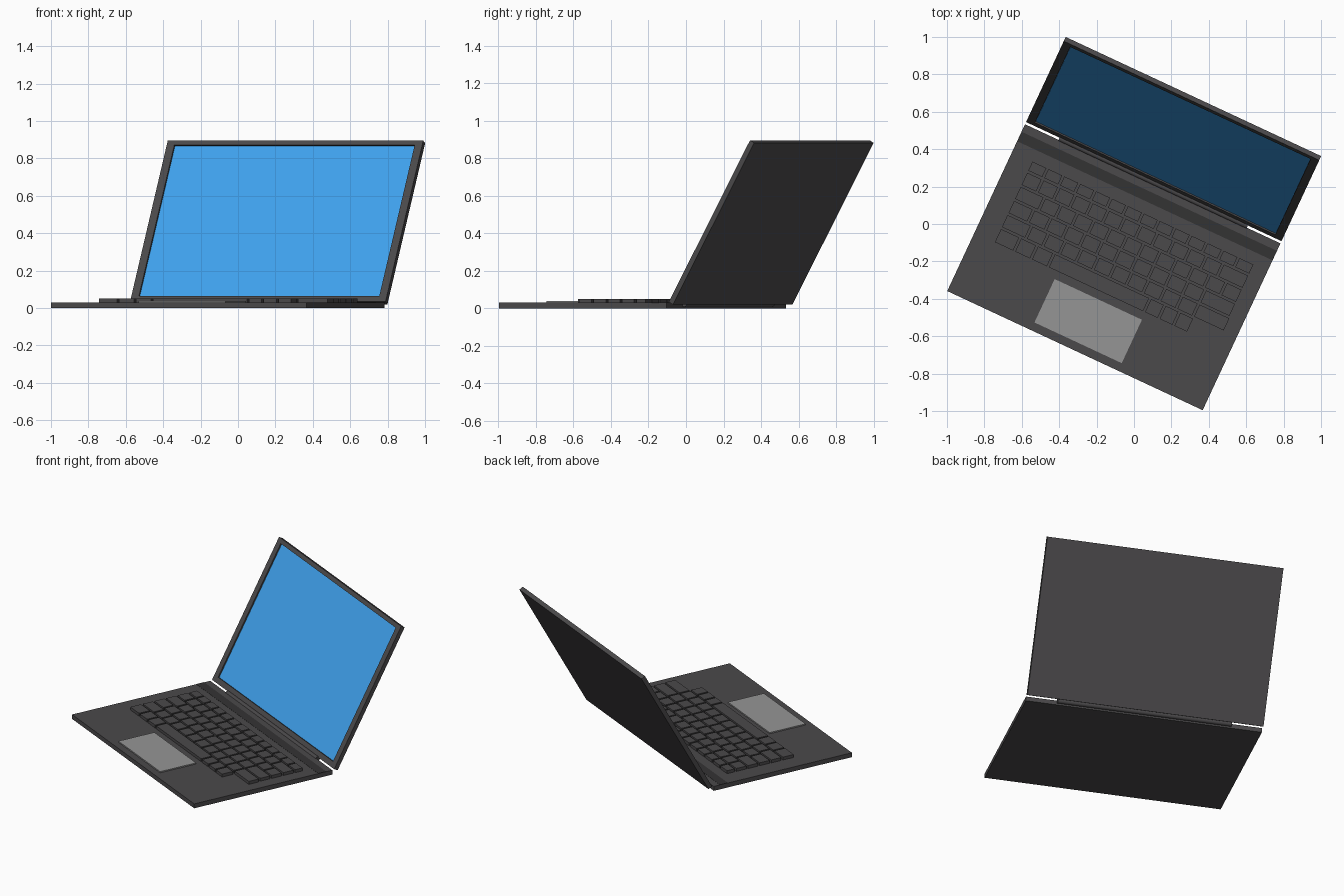
import bpy, bmesh
from math import radians
from mathutils import Matrix, Vector

if "Cube" in bpy.data.objects:
    bpy.data.objects.remove(bpy.data.objects["Cube"])

TURN = Matrix.Rotation(radians(-25), 4, 'Z')
LID = TURN @ Matrix.Translation((0, 0.25, 0.034)) @ Matrix.Rotation(radians(-29), 4, 'X')
HALF = 0.7535


def material(name, color):
    m = bpy.data.materials.new(name)
    m.diffuse_color = (*color, 1)
    m.use_nodes = True
    m.node_tree.nodes["Principled BSDF"].inputs["Base Color"].default_value = m.diffuse_color
    return m


CASE = material("dark_grey", (0.07, 0.067, 0.07))
STRIP = material("darker_grey", (0.034, 0.033, 0.034))
PAD = material("light_grey", (0.30, 0.30, 0.30))
BLUE = material("screen_blue", (0.05, 0.36, 0.85))


def add_box(bm, x, y, z):
    """Box spanning three (low, high) ranges."""
    lo, hi = Vector((x[0], y[0], z[0])), Vector((x[1], y[1], z[1]))
    m = Matrix.Translation((lo + hi) / 2) @ Matrix.Diagonal((*(hi - lo), 1))
    bmesh.ops.create_cube(bm, size=1, matrix=m)


def finish(bm, name, mat, matrix=TURN):
    mesh = bpy.data.meshes.new(name)
    bm.to_mesh(mesh)
    bm.free()
    mesh.materials.append(mat)
    ob = bpy.data.objects.new(name, mesh)
    ob.matrix_world = matrix
    bpy.context.collection.objects.link(ob)
    return ob


def box(name, x, y, z, mat, matrix=TURN):
    bm = bmesh.new()
    add_box(bm, x, y, z)
    return finish(bm, name, mat, matrix)


# Base, rear strip and touchpad
box("base", (-HALF, HALF), (-0.747, 0.237), (0, 0.03), CASE)
box("rear_strip", (-HALF, HALF), (0.137, 0.193), (0.026, 0.0312), STRIP)
box("touchpad", (-0.26, 0.255), (-0.702, -0.446), (0.025, 0.038), PAD)

# Keyboard: each row is (front edge, back edge, left, right, key widths)
rows = [
    (0.020, 0.073, -0.633, 0.670, [1] * 14),
    (-0.064, 0.007, -0.633, 0.670, [1] * 12 + [1.6]),
    (-0.147, -0.076, -0.633, 0.670, [1.5] + [1] * 12),
    (-0.230, -0.159, -0.633, 0.670, [1.2] + [1] * 10 + [1.8]),
    (-0.313, -0.242, -0.633, 0.675, [1.5] + [1] * 10 + [1.9]),
    (-0.402, -0.325, -0.633, 0.500, [1.2, 1, 1, 5.7, 0.87, 0.87, 0.87]),
]
GAP = 0.012
bm = bmesh.new()
for front, back, left, right, widths in rows:
    unit = (right + GAP - left) / sum(widths)
    x = left
    for w in widths:
        add_box(bm, (x, x + w * unit - GAP), (front, back), (0.025, 0.05))
        x += w * unit
finish(bm, "keys", CASE)

# Hinge barrel between base and lid
bm = bmesh.new()
bmesh.ops.create_cone(bm, cap_ends=True, segments=20, radius1=0.016, radius2=0.016, depth=1.11,
                      matrix=Matrix.Translation((0, 0.247, 0.024)) @ Matrix.Rotation(radians(90), 4, 'Y'))
hinge = finish(bm, "hinge", CASE)
bpy.context.view_layer.objects.active = hinge
hinge.select_set(True)
bpy.ops.object.shade_smooth_by_angle()

# Lid with a recess for the screen
bm = bmesh.new()
add_box(bm, (-HALF, HALF), (0, 0.028), (0, 0.985))
bm.normal_update()
face = min(bm.faces, key=lambda f: f.normal.y)
bmesh.ops.inset_region(bm, faces=[face], thickness=0.04)
for v in face.verts:
    v.co.x = 0.709 if v.co.x > 0 else -0.709
    v.co.z = 0.957 if v.co.z > 0.5 else 0.036
floor = bmesh.ops.extrude_discrete_faces(bm, faces=[face])["faces"][0]
bmesh.ops.translate(bm, verts=floor.verts, vec=(0, 0.012, 0))
finish(bm, "lid", CASE, LID)

# Screen panel inside the recess
box("screen", (-0.708, 0.708), (0.008, 0.014), (0.037, 0.956), BLUE, LID)
